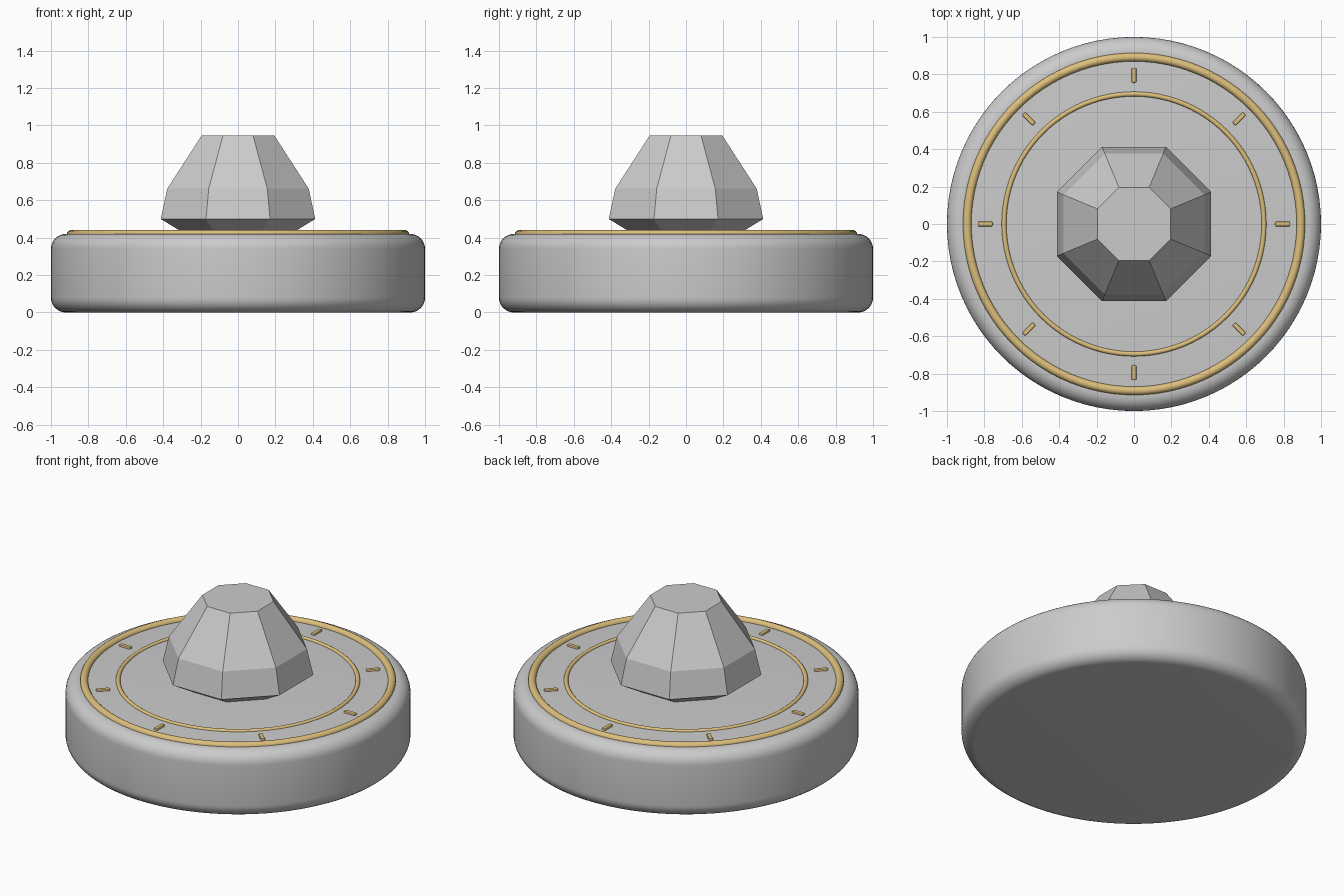
import bpy, math

if "Cube" in bpy.data.objects:
    bpy.data.objects.remove(bpy.data.objects["Cube"])

gold = bpy.data.materials.new("gold")
gold.diffuse_color = (0.72, 0.52, 0.2, 1)
gold.use_nodes = True
gold.node_tree.nodes["Principled BSDF"].inputs["Base Color"].default_value = gold.diffuse_color
TOP = 0.42


def smooth(obj, angle=35):
    bpy.ops.object.select_all(action='DESELECT')
    obj.select_set(True)
    bpy.context.view_layer.objects.active = obj
    bpy.ops.object.shade_smooth_by_angle(angle=math.radians(angle))


def lathe(name, profile, sides, offset=0.0):
    """Solid of revolution from (radius, z) rings, capped at both ends."""
    verts, faces = [], []
    for r, z in profile:
        for i in range(sides):
            a = offset + math.tau * i / sides
            verts.append((r * math.cos(a), r * math.sin(a), z))
    for k in range(len(profile) - 1):
        for i in range(sides):
            j = (i + 1) % sides
            a, b = k * sides, (k + 1) * sides
            faces.append((a + i, a + j, b + j, b + i))
    faces.append(tuple(reversed(range(sides))))
    faces.append(tuple(range(len(verts) - sides, len(verts))))
    mesh = bpy.data.meshes.new(name)
    mesh.from_pydata(verts, [], faces)
    obj = bpy.data.objects.new(name, mesh)
    bpy.context.collection.objects.link(obj)
    return obj


# Round base with rounded rims
rim, steps = 0.08, 8
arc = [math.radians(90 * i / steps) for i in range(steps + 1)]
profile = [(1 - rim + rim * math.sin(a), rim - rim * math.cos(a)) for a in arc]
profile += [(1 - rim + rim * math.cos(a), TOP - rim + rim * math.sin(a)) for a in arc]
smooth(lathe("base", profile, 96))

# Gold inlay rings
for name, major, minor in (("outer_ring", 0.892, 0.023), ("inner_ring", 0.695, 0.013)):
    bpy.ops.mesh.primitive_torus_add(major_radius=major, minor_radius=minor,
                                     major_segments=96, minor_segments=16,
                                     location=(0, 0, TOP - 0.002))
    ring = bpy.context.object
    ring.name = name
    ring.data.materials.append(gold)
    smooth(ring, 60)

# Eight gold tick marks
for i in range(8):
    a = math.tau * i / 8
    bpy.ops.mesh.primitive_cube_add(size=1, rotation=(0, 0, a),
                                    location=(0.795 * math.cos(a), 0.795 * math.sin(a), TOP))
    tick = bpy.context.object
    tick.name = f"tick_mark_{i + 1}"
    tick.scale = (0.08, 0.026, 0.024)
    bpy.ops.object.transform_apply(location=False, rotation=False, scale=True)
    bevel = tick.modifiers.new("bevel", 'BEVEL')
    bevel.width, bevel.segments = 0.007, 2
    tick.data.materials.append(gold)

# Faceted eight-sided gem, flats facing the axes
k = 1 / math.cos(math.pi / 8)
gem = [(0.25 * k, 0.40), (0.413 * k, 0.50), (0.378 * k, 0.662), (0.195 * k, 0.945)]
lathe("gem", gem, 8, math.pi / 8)
